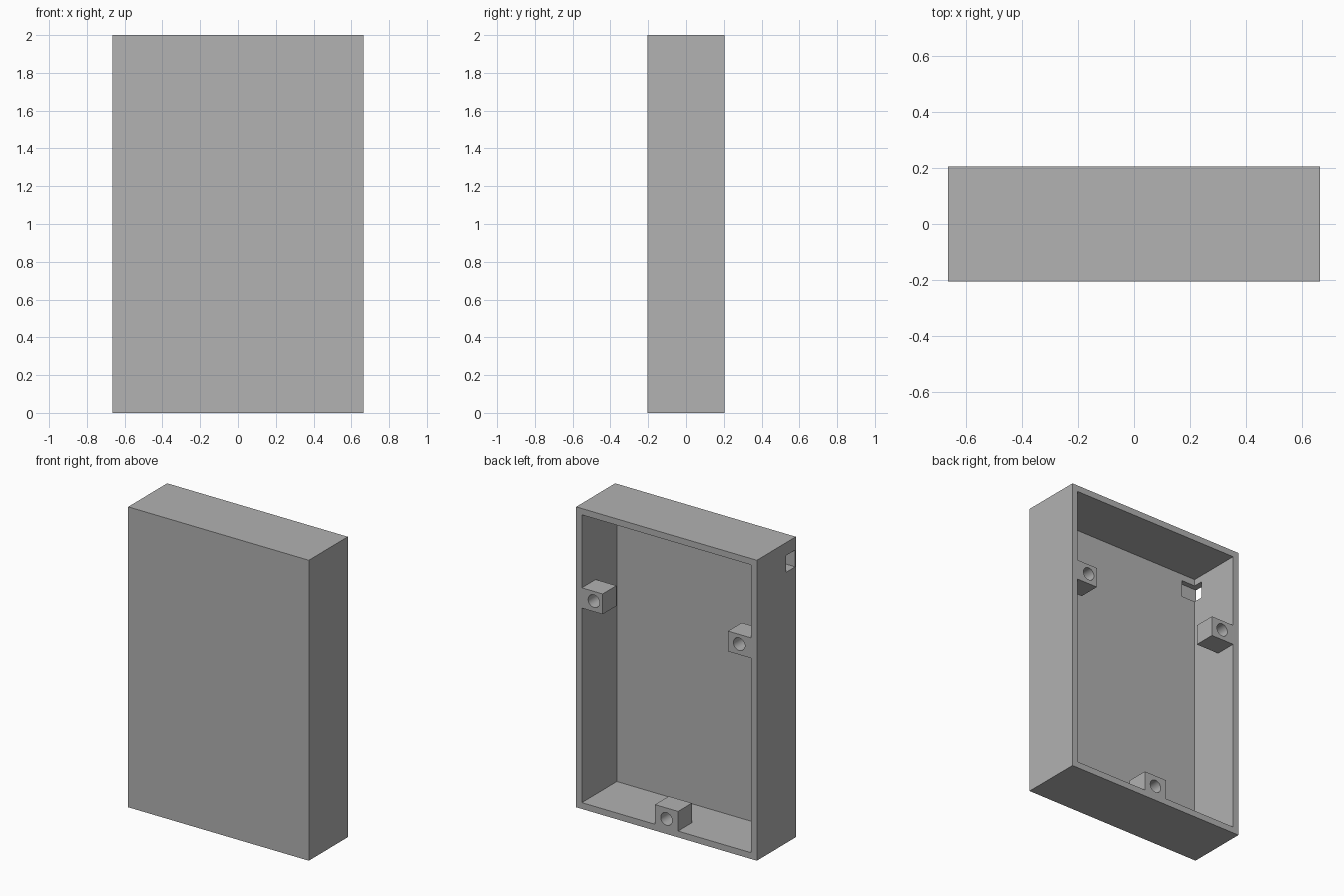
import bpy
import bmesh
from math import pi
from mathutils import Matrix, Vector

if "Cube" in bpy.data.objects:
    bpy.data.objects.remove(bpy.data.objects["Cube"], do_unlink=True)

# Overall case sizes
HALF_X, HALF_Y, HEIGHT = 0.665, 0.205, 2.0
WALL = 0.042
INNER_X = HALF_X - WALL
POST_DEPTH = 0.145
HOLE_RADIUS, HOLE_DEPTH = 0.042, 0.125

grey = bpy.data.materials.new("plain grey")
grey.use_nodes = True
grey.diffuse_color = (0.445, 0.445, 0.445, 1)
grey.node_tree.nodes["Principled BSDF"].inputs["Base Color"].default_value = grey.diffuse_color


def make_object(name, bm):
    mesh = bpy.data.meshes.new(name)
    bm.to_mesh(mesh)
    bm.free()
    mesh.materials.append(grey)
    obj = bpy.data.objects.new(name, mesh)
    bpy.context.collection.objects.link(obj)
    return obj


def box(name, low, high):
    low, high = Vector(low), Vector(high)
    bm = bmesh.new()
    place = Matrix.Translation((low + high) / 2) @ Matrix.Diagonal((*(high - low), 1))
    bmesh.ops.create_cube(bm, size=1, matrix=place)
    return make_object(name, bm)


def hole_cutter(x, z):
    # Round pin entering from the back
    bm = bmesh.new()
    place = Matrix.Translation((x, HALF_Y, z)) @ Matrix.Rotation(pi / 2, 4, "X")
    bmesh.ops.create_cone(bm, cap_ends=True, segments=32, radius1=HOLE_RADIUS,
                          radius2=HOLE_RADIUS, depth=2 * HOLE_DEPTH, matrix=place)
    return make_object("hole_cutter", bm)


def cut(target, cutter):
    mod = target.modifiers.new("cut", "BOOLEAN")
    mod.operation = "DIFFERENCE"
    mod.solver = "EXACT"
    mod.object = cutter
    bpy.context.view_layer.objects.active = target
    bpy.ops.object.modifier_apply(modifier=mod.name)
    bpy.data.objects.remove(cutter, do_unlink=True)


# Tray-shaped case, open at the back
case = box("case_shell", (-HALF_X, -HALF_Y, 0), (HALF_X, HALF_Y, HEIGHT))
cut(case, box("cavity_cutter", (-INNER_X, -HALF_Y + WALL, WALL),
              (INNER_X, HALF_Y + 0.1, HEIGHT - WALL)))

# Cable slot through the side wall, sunk into the front panel
cut(case, box("slot_cutter", (-HALF_X - 0.1, -0.199, 1.802), (-0.52, -0.1, 1.914)))

# Screw posts flush with the back rim: x range, z range, hole centre
posts = {
    "left_screw_post": ((0.47, INNER_X), (1.337, 1.472), (0.535, 1.407)),
    "right_screw_post": ((-INNER_X, -0.453), (1.337, 1.472), (-0.535, 1.407)),
    "bottom_screw_post": ((-0.085, 0.085), (WALL, 0.173), (0, 0.1)),
}
for name, (xs, zs, centre) in posts.items():
    post = box(name, (xs[0], HALF_Y - POST_DEPTH, zs[0]), (xs[1], HALF_Y, zs[1]))
    cut(post, hole_cutter(*centre))
    # Smooth the round wall of the hole only
    for face in post.data.polygons:
        n = face.normal
        face.use_smooth = max(abs(n.x), abs(n.y), abs(n.z)) < 0.999 or face.area < 0.002
    bpy.ops.object.select_all(action="DESELECT")
    post.select_set(True)
    bpy.context.view_layer.objects.active = post
    bpy.ops.object.shade_smooth_by_angle(angle=pi / 6)
